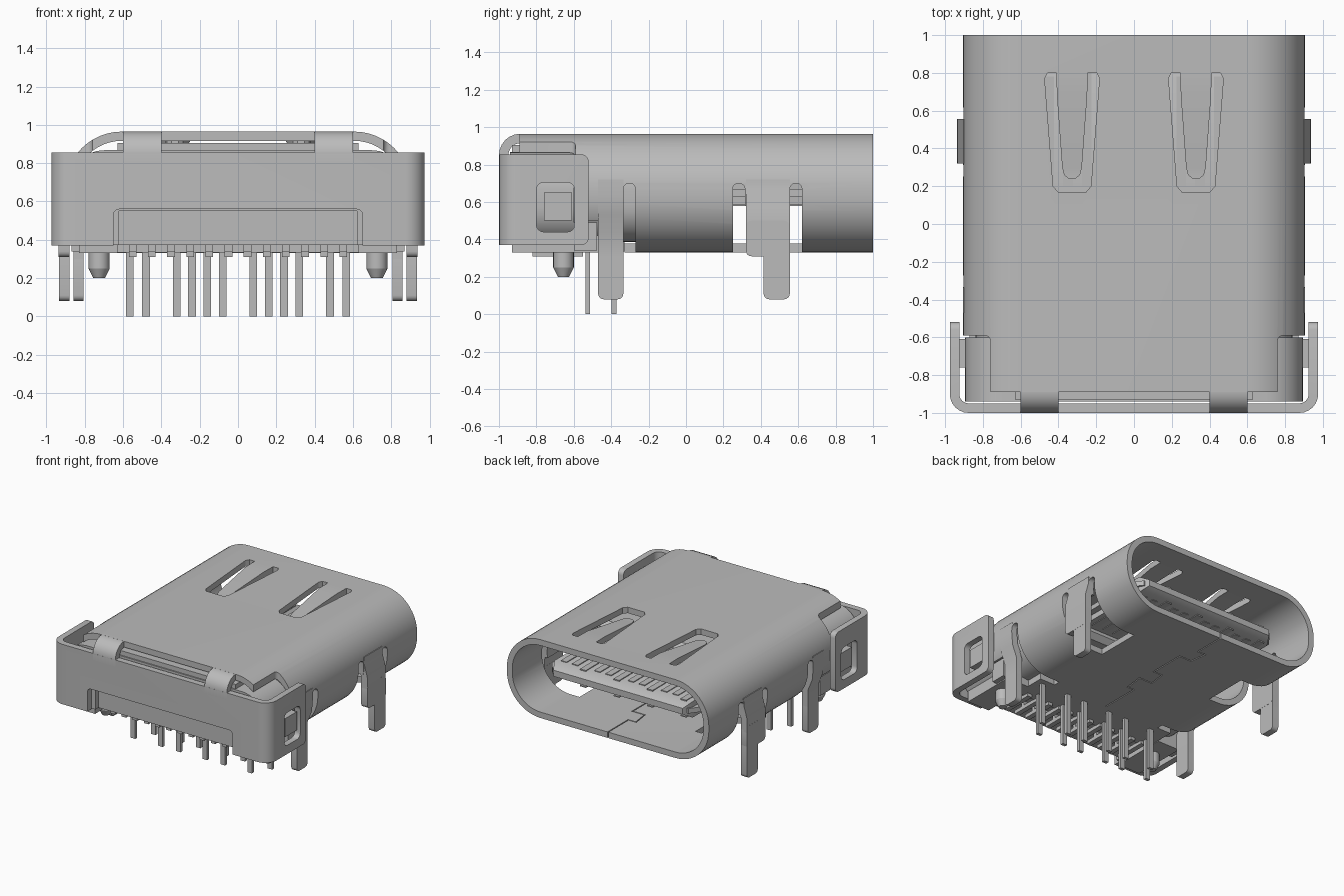
import bpy, bmesh
from math import sin, cos, pi
from mathutils import Vector

if "Cube" in bpy.data.objects:
    bpy.data.objects.remove(bpy.data.objects["Cube"])

metal = bpy.data.materials.new("plain grey")
metal.use_nodes = True
GREY = (0.5, 0.5, 0.5, 1)
metal.diffuse_color = GREY
metal.node_tree.nodes["Principled BSDF"].inputs["Base Color"].default_value = GREY


def finish(name, bm):
    bmesh.ops.recalc_face_normals(bm, faces=bm.faces)
    mesh = bpy.data.meshes.new(name)
    bm.to_mesh(mesh)
    bm.free()
    ob = bpy.data.objects.new(name, mesh)
    bpy.context.collection.objects.link(ob)
    mesh.materials.append(metal)
    return ob


def prism(name, pts, axis, lo, hi):
    """Extrude a flat outline along an axis."""
    place = {"x": lambda a, b, h: (h, a, b),
             "y": lambda a, b, h: (a, h, b),
             "z": lambda a, b, h: (a, b, h)}[axis]
    bm = bmesh.new()
    rings = [[bm.verts.new(place(a, b, h)) for a, b in pts] for h in (lo, hi)]
    bm.faces.new(rings[0])
    bm.faces.new(rings[1])
    n = len(pts)
    for i in range(n):
        j = (i + 1) % n
        bm.faces.new((rings[0][i], rings[0][j], rings[1][j], rings[1][i]))
    return finish(name, bm)


def rounded(a0, a1, b0, b1, r, n=4):
    """Rounded rectangle outline."""
    centres = ((a1 - r, b1 - r), (a0 + r, b1 - r), (a0 + r, b0 + r), (a1 - r, b0 + r))
    return [(ca + r * cos(pi / 2 * (q + k / n)), cb + r * sin(pi / 2 * (q + k / n)))
            for q, (ca, cb) in enumerate(centres) for k in range(n + 1)]


def ribbon(path, t):
    """Closed outline of a bent strip centred on a path."""
    pts = [Vector(p) for p in path]
    left, right = [], []
    for i, p in enumerate(pts):
        d0 = (p - pts[max(i - 1, 0)]).normalized()
        d1 = (pts[min(i + 1, len(pts) - 1)] - p).normalized()
        d = (d0 + d1).normalized()
        ref = d1 if d1.length else d0
        off = Vector((-d.y, d.x)) * t / 2 / max(d.dot(ref), 0.5)
        left.append(tuple(p + off))
        right.append(tuple(p - off))
    return left + right[::-1]


def arc(ca, cb, r, start, end, n=6):
    return [(ca + r * cos(pi / 180 * (start + (end - start) * k / n)),
             cb + r * sin(pi / 180 * (start + (end - start) * k / n))) for k in range(n + 1)]


def box(name, x0, x1, y0, y1, z0, z1):
    return prism(name, [(x0, y0), (x1, y0), (x1, y1), (x0, y1)], "z", z0, z1)


def loft(name, stations, cx=0):
    """Rectangular sections given as y, half width, bottom, top."""
    bm = bmesh.new()
    rings = [[bm.verts.new(p) for p in ((cx - w, y, b), (cx + w, y, b), (cx + w, y, t), (cx - w, y, t))]
             for y, w, b, t in stations]
    for r0, r1 in zip(rings, rings[1:]):
        for i in range(4):
            j = (i + 1) % 4
            bm.faces.new((r0[i], r0[j], r1[j], r1[i]))
    bm.faces.new(rings[0])
    bm.faces.new(rings[-1])
    return finish(name, bm)


def cut(ob, tool, op="DIFFERENCE"):
    tool.hide_render = True
    mod = ob.modifiers.new("cut", "BOOLEAN")
    mod.operation, mod.solver, mod.object = op, "EXACT", tool
    bpy.context.view_layer.objects.active = ob
    bpy.ops.object.modifier_apply(modifier=mod.name)
    bpy.data.objects.remove(tool)


def span(s, a, b):
    return sorted((s * a, s * b))


# Rounded tube shell
shell = prism("shell", rounded(-.905, .905, .33, .965, .3, 12), "y", -.89, 1)
cut(shell, prism("bore", rounded(-.857, .857, .378, .917, .252, 12), "y", -1.1, 1.1))
cut(shell, box("rear_floor_cut", -1.1, 1.1, -1.1, -.33, .2, .5))
for s in (-1, 1):
    cut(shell, prism("corner_cut", rounded(*span(s, .76, 1.2), -1.3, -.59, .03), "z", .2, 1.2))
    cut(shell, prism("rear_slit", rounded(-.335, -.27, .1, .7, .03), "x", *span(s, .5, 1.1)))
    cut(shell, prism("leg_opening", rounded(.25, .62, .1, .58, .02), "x", *span(s, .52, 1.1)))
    for y0, y1 in ((.25, .315), (.555, .62)):
        cut(shell, prism("leg_slit", rounded(y0, y1, .2, .7, .03), "x", *span(s, .7, 1.1)))
    # Spring finger opening in the roof
    c = s * .328
    cut(shell, prism("finger_opening", [(c - .145, .77), (c - .13, .8), (c + .13, .8), (c + .145, .77),
                     (c + .1, .2), (c + .075, .17), (c - .075, .17), (c - .1, .2)], "z", .8, 1.1))
# Interlocking floor seam
seam = [(0, 1.1), (0, .74), (-.07, .74), (-.05, .6), (.06, .6), (.06, .3),
        (-.02, .3), (-.04, .16), (.08, .16), (.06, 0), (0, 0), (0, -.4)]
cut(shell, prism("seam", ribbon(seam, .008), "z", .2, .45))

for s, side in ((-1, "right"), (1, "left")):
    # Roof spring finger
    loft(side + "_spring_finger", [(.81, .083, .917, .965), (.68, .08, .917, .965), (.3, .052, .875, .92),
                                   (.26, .042, .873, .918), (.24, .018, .873, .918)], s * .328)
    # Strap folding over to the back plate
    strap = [(-.86, .94)] + arc(-.885, .85, .09, 90, 180) + [(-.975, .8)]
    prism(side + "_back_strap", ribbon(strap, .05), "x", *span(s, .4, .6))
    # Mounting legs
    path = [(s * x, z) for x, z in ((.878, .72), (.88, .64), (.872, .54), (.832, .44), (.832, .3))]
    prism(side + "_rear_leg_bend", ribbon(path, .052), "y", -.47, -.335)
    prism(side + "_rear_leg_foot", rounded(-.47, -.335, .08, .4, .03), "x", *span(s, .806, .858))
    path = [(s * x, z) for x, z in ((.878, .72), (.88, .66), (.908, .56), (.908, .45))]
    prism(side + "_front_leg_bend", ribbon(path, .055), "y", .32, .555)
    prism(side + "_front_leg_plate", rounded(.32, .555, .31, .5, .03), "x", *span(s, .88, .936))
    foot = prism(side + "_front_leg_foot", rounded(.415, .555, .08, .45, .03), "x", *span(s, .881, .935))
    # Locating post with tapered tip
    bpy.ops.mesh.primitive_cylinder_add(vertices=24, radius=.055, depth=.17, location=(s * .725, -.655, .335))
    post = bpy.context.object
    bpy.ops.mesh.primitive_cone_add(vertices=24, radius1=.03, radius2=.055, depth=.05, location=(s * .725, -.655, .225))
    for ob, part in ((post, "_post"), (bpy.context.object, "_post_tip")):
        ob.name = side + part
        ob.data.materials.append(metal)
    # Housing feet and side catch
    box(side + "_housing_foot", *span(s, .63, .83), -.93, -.47, .33, .42)
    box(side + "_side_catch", *span(s, .85, .955), -.76, -.61, .5, .65)
    box(side + "_housing_lug", *span(s, .7, .87), -.6, -.475, .34, .49)

# Wraparound back plate with side wings
half = [(.95, -.5)] + arc(.875, -.9, .075, 0, -90)
plate = prism("back_plate", ribbon(half + [(-x, y) for x, y in half[::-1]], .05), "z", .3, .9)
cut(plate, prism("plate_outline", rounded(-1.3, -.52, .37, .855, .04), "x", -1.2, 1.2), "INTERSECT")
cut(plate, prism("plate_notch", rounded(-.65, .65, .1, .56, .03), "y", -1.2, -.85))
for s in (-1, 1):
    cut(plate, prism("wing_window", rounded(-.8, -.595, .44, .705, .04), "x", *span(s, .85, 1.2)))

# Moulded housing
rear = prism("housing_rear", rounded(-.895, .895, .372, .868, .2, 8), "y", -.94, -.6)
cut(rear, box("tail_recess", -.62, .62, -1.2, -.9, .2, .55))
box("housing_top", -.63, .63, -.93, -.3, .8, .905)
prism("housing_core", rounded(-.84, .84, .385, .87, .2, 8), "y", -.62, -.2)
box("housing_floor", -.63, .63, -.6, -.33, .335, .45)

# Central tongue with contact plate edges
loft("tongue_base", [(-.25, .7, .52, .78), (.12, .7, .52, .78), (.16, .68, .56, .74)])
loft("tongue", [(.1, .62, .585, .715), (.8, .62, .585, .715), (.87, .58, .625, .675)])
loft("tongue_mid_plate", [(.1, .67, .63, .67), (.76, .67, .63, .67), (.84, .61, .63, .67)])

# Contacts, solder tails and through-hole pins
for k in range(12):
    x = -.55 + .1 * k
    for z in (.58, .712):
        box(f"contact_{k}", x - .026, x + .026, .2, .78 if k % 3 else .82, z, z + .009)
    box(f"solder_tail_{k}", x - .02, x + .02, -.82, -.55, .31, .34)
    box(f"tail_riser_{k}", x - .02, x + .02, -.74, -.71, .31, .42)
for k, x in enumerate((.08, .16, .24, .32, .48, .565)):
    for s in (-1, 1):
        y = -.525 if (k % 2 == 0) == (s > 0) else -.385
        box(f"pin_{k}", s * x - .02, s * x + .02, y - .013, y + .013, 0, .4)

# Crisp edges with smooth bends
for ob in bpy.context.scene.objects:
    ob.select_set(ob.type == "MESH")
bpy.context.view_layer.objects.active = shell
bpy.ops.object.shade_smooth_by_angle()
